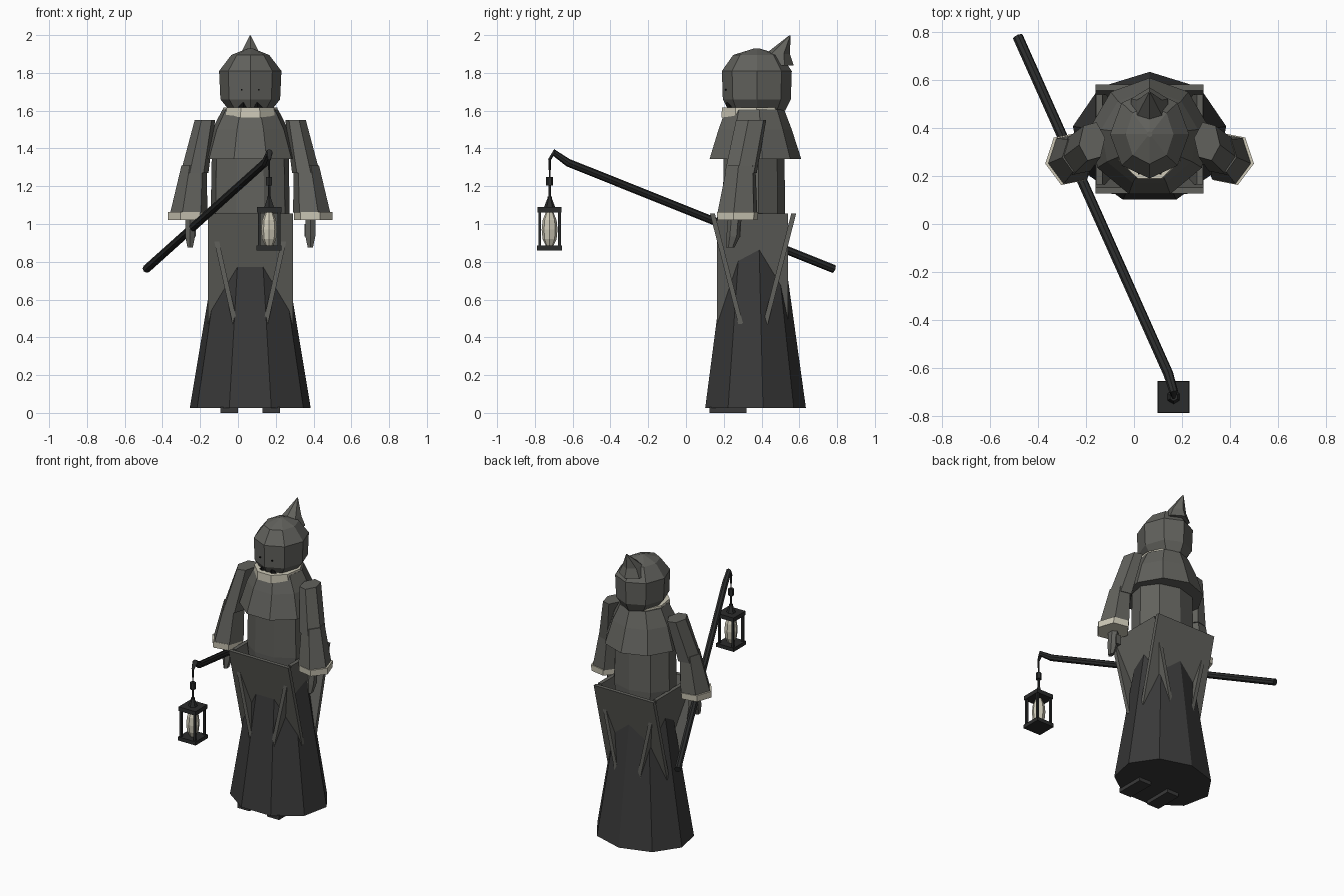
import bpy, bmesh, math
from mathutils import Vector

if "Cube" in bpy.data.objects:
    bpy.data.objects.remove(bpy.data.objects["Cube"])

CX, CY = 0.065, 0.36  # axis of the figure


def mat(name, r, g, b):
    m = bpy.data.materials.new(name)
    m.diffuse_color = (r, g, b, 1)
    m.use_nodes = True
    m.node_tree.nodes["Principled BSDF"].inputs["Base Color"].default_value = m.diffuse_color
    return m


GREY = mat("grey_cloth", 0.12, 0.12, 0.108)
DARK = mat("dark_cloth", 0.041, 0.041, 0.041)
IRON = mat("dark_iron", 0.024, 0.025, 0.025)
CREAM = mat("cream_trim", 0.62, 0.59, 0.48)
BLACK = mat("black_face_detail", 0.006, 0.006, 0.006)


def finish(name, bm, material):
    bmesh.ops.recalc_face_normals(bm, faces=bm.faces)
    me = bpy.data.meshes.new(name)
    bm.to_mesh(me)
    bm.free()
    ob = bpy.data.objects.new(name, me)
    bpy.context.collection.objects.link(ob)
    me.materials.append(material)
    return ob


def loft(name, rings, n, material, turn=90.0):
    """Stack of n-sided rings (x, y, z, rx, ry), closed at both ends."""
    bm = bmesh.new()
    loops = []
    for x, y, z, rx, ry in rings:
        loop = []
        for i in range(n):
            a = math.radians(turn + 360 * i / n)
            loop.append(bm.verts.new((x + rx * math.cos(a), y + ry * math.sin(a), z)))
        loops.append(loop)
    for lo, hi in zip(loops, loops[1:]):
        for i in range(n):
            j = (i + 1) % n
            bm.faces.new((lo[i], lo[j], hi[j], hi[i]))
    bm.faces.new(loops[0])
    bm.faces.new(loops[-1])
    return finish(name, bm, material)


def tube(name, points, radii, n, material):
    """Pole with n sides along a path."""
    bm = bmesh.new()
    pts = [Vector(p) for p in points]
    loops = []
    for k, p in enumerate(pts):
        d = (pts[min(k + 1, len(pts) - 1)] - pts[max(k - 1, 0)]).normalized()
        u = d.cross(Vector((1, 0, 0))).normalized()
        v = d.cross(u)
        loops.append([bm.verts.new(p + radii[k] * (u * math.cos(2 * math.pi * i / n)
                      + v * math.sin(2 * math.pi * i / n))) for i in range(n)])
    for lo, hi in zip(loops, loops[1:]):
        for i in range(n):
            j = (i + 1) % n
            bm.faces.new((lo[i], lo[j], hi[j], hi[i]))
    bm.faces.new(loops[0])
    bm.faces.new(loops[-1])
    return finish(name, bm, material)


def box(name, lo, hi, material, shift=(0, 0)):
    """Box between two corners; shift slides the lower face sideways."""
    bm = bmesh.new()
    bmesh.ops.create_cube(bm, size=1)
    for v in bm.verts:
        low = v.co.z < 0
        v.co = Vector([lo[i] if v.co[i] < 0 else hi[i] for i in range(3)])
        if low:
            v.co.x += shift[0]
            v.co.y += shift[1]
    return finish(name, bm, material)


# Robe: skirt, torso, shoulder cape and collar
loft("skirt", [(CX, CY, 0.025, 0.325, 0.275), (CX, CY, 0.60, 0.228, 0.195),
               (CX, CY, 1.03, 0.155, 0.135)], 9, DARK)
loft("torso", [(CX, 0.355, 0.98, 0.20, 0.165), (CX, 0.355, 1.06, 0.212, 0.17),
               (CX, 0.355, 1.45, 0.205, 0.165)], 9, GREY)
loft("shoulder_cape", [(CX, CY, 1.345, 0.252, 0.25), (CX, CY, 1.50, 0.205, 0.20),
                       (CX, CY, 1.605, 0.15, 0.16)], 9, GREY)
loft("collar", [(CX, 0.348, 1.565, 0.15, 0.17), (CX, 0.345, 1.618, 0.145, 0.165)], 9, CREAM)

# Overskirt: four leaning panels that sink into the skirt
for tag, s in (("front", -1), ("back", 1)):
    y = 0.355 + s * 0.215
    box(tag + "_panel", (CX - 0.225, y - 0.013, 0.47), (CX + 0.225, y + 0.013, 1.055),
        GREY, (0, -s * 0.15))
for tag, s in (("left", -1), ("right", 1)):
    x = CX + s * 0.21
    box(tag + "_panel", (x - 0.013, 0.165, 0.47), (x + 0.013, 0.54, 1.055),
        GREY, (-s * 0.13, 0))

# Hooded head with a pointed tip leaning back
loft("hood", [(CX, 0.375, 1.60, 0.11, 0.15), (CX, 0.375, 1.66, 0.158, 0.18),
              (CX, 0.375, 1.81, 0.165, 0.185), (CX, 0.375, 1.895, 0.10, 0.125),
              (CX, 0.375, 1.93, 0.012, 0.012)], 8, GREY)
loft("hood_tip", [(CX, 0.475, 1.84, 0.09, 0.095), (CX, 0.485, 1.90, 0.06, 0.065),
                  (CX, 0.55, 1.998, 0.003, 0.004)], 6, GREY)
for s in (-1, 1):
    x = CX + s * 0.045
    box("eye", (x - 0.004, 0.206, 1.706), (x + 0.004, 0.214, 1.714), BLACK)
    loft("mouth_corner", [(CX + s * 0.037, 0.236, 1.61, 0.034, 0.02),
                          (CX + s * 0.037, 0.225, 1.643, 0.004, 0.01)], 4, BLACK, 0)

# Arms, cuffs, hands and feet, mirrored about the axis
for tag, s in (("left", -1), ("right", 1)):
    def at(o):
        return CX + s * o
    loft(tag + "_upper_arm", [(at(0.295), 0.29, 1.27, 0.075, 0.09),
                              (at(0.24), 0.345, 1.55, 0.055, 0.085)], 6, GREY, 90 + s * 20)
    loft(tag + "_sleeve", [(at(0.325), 0.272, 1.06, 0.10, 0.112),
                           (at(0.297), 0.292, 1.31, 0.068, 0.08)], 6, GREY, 90 + s * 20)
    loft(tag + "_cuff", [(at(0.333), 0.272, 1.022, 0.104, 0.112),
                         (at(0.333), 0.272, 1.064, 0.104, 0.116)], 6, CREAM, 90 + s * 20)
    loft(tag + "_hand", [(at(0.318), 0.235, 0.875, 0.016, 0.022),
                         (at(0.318), 0.25, 0.935, 0.030, 0.036),
                         (at(0.318), 0.258, 1.03, 0.030, 0.036)], 6, GREY, 30)
    box(tag + "_thumb", (at(0.305) - 0.018, 0.265, 0.935), (at(0.305) + 0.018, 0.292, 1.0), GREY)
    box(tag + "_foot", (at(0.112) - 0.046, 0.125, 0), (at(0.112) + 0.046, 0.32, 0.03), DARK)

# Staff with a short crook
tube("staff", [(-0.485, 0.782, 0.762), (0.143, -0.625, 1.325), (0.166, -0.70, 1.378),
               (0.165, -0.724, 1.338)], [0.022, 0.021, 0.018, 0.008], 8, IRON)

# Chain and lantern
LX, LY = 0.165, -0.722
for z0, z1, r in ((1.285, 1.345, 0.006), (1.25, 1.29, 0.004), (1.205, 1.25, 0.018),
                  (1.135, 1.21, 0.007)):
    loft("chain_link", [(LX, LY, z0, r, r), (LX, LY, z1, r, r)], 6, IRON)
loft("lantern_cap", [(LX, LY, 1.088, 0.03, 0.03), (LX, LY, 1.135, 0.012, 0.012),
                     (LX, LY, 1.145, 0.012, 0.012)], 6, IRON)
for name, z0, z1, h in (("lantern_roof", 1.062, 1.09, 0.064), ("lantern_floor", 0.86, 0.885, 0.066)):
    box(name, (LX - h, LY - h, z0), (LX + h, LY + h, z1), IRON)
for sx in (-1, 1):
    for sy in (-1, 1):
        x, y = LX + sx * 0.052, LY + sy * 0.052
        box("lantern_post", (x - 0.007, y - 0.007, 0.88), (x + 0.007, y + 0.007, 1.066), IRON)
loft("lantern_glass", [(LX, LY, 0.884, 0.02, 0.02), (LX, LY, 0.92, 0.037, 0.037),
                       (LX, LY, 0.97, 0.042, 0.042), (LX, LY, 1.02, 0.037, 0.037),
                       (LX, LY, 1.063, 0.02, 0.02)], 8, CREAM)
